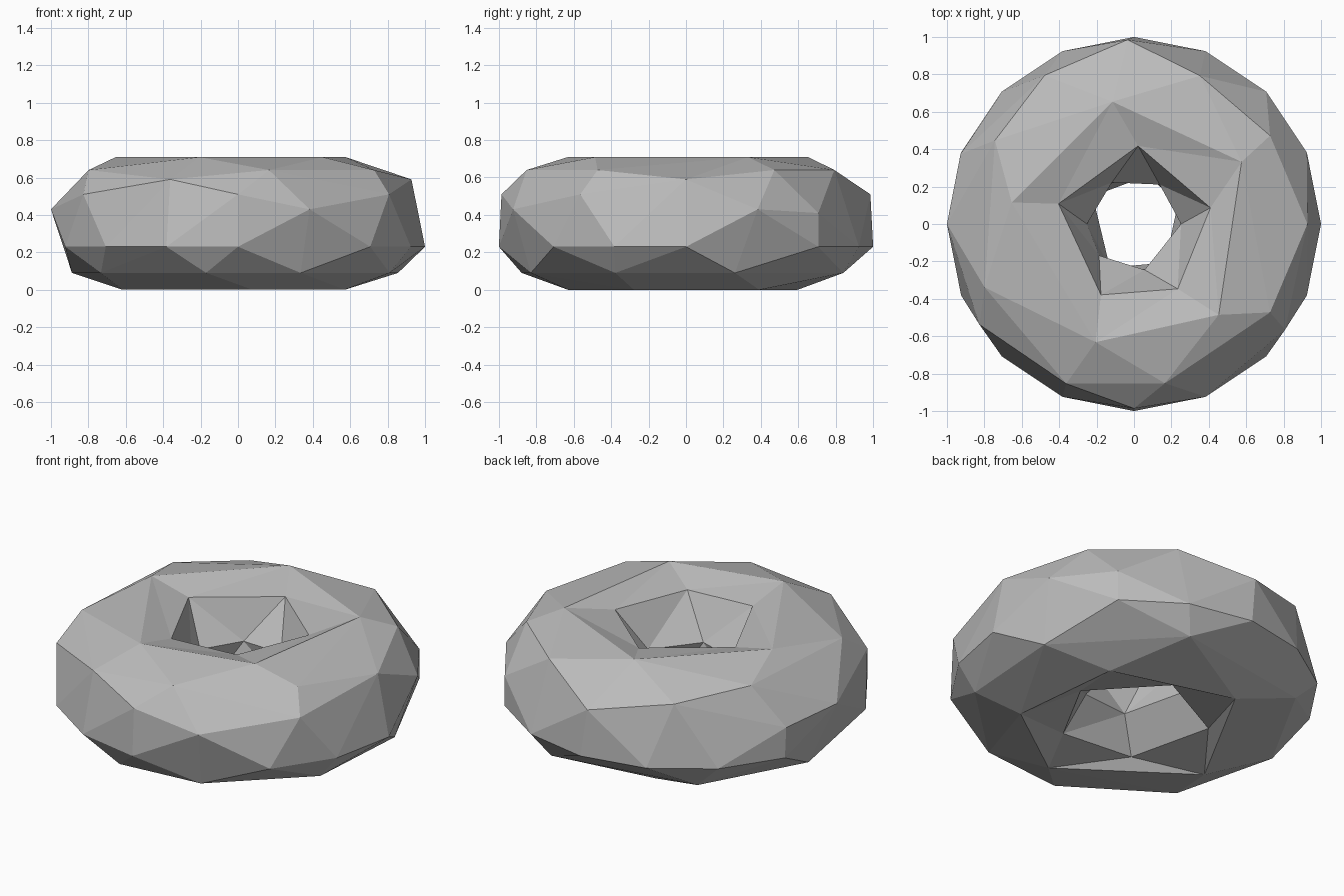
import bpy
import bmesh
from math import sin, cos, radians, sqrt

cube = bpy.data.objects.get("Cube")
if cube:
    bpy.data.objects.remove(cube, do_unlink=True)

RING_RADIUS, TUBE_RADIUS, HALF_HEIGHT = 0.635, 0.39, 0.355

bm = bmesh.new()


def torus_point(angle, z, side):
    """Place a vertex on the tube at a height, on its outer (1) or inner (-1) side."""
    across = sqrt(max(0, 1 - ((z - HALF_HEIGHT) / HALF_HEIGHT) ** 2))
    r = min(1, RING_RADIUS + side * TUBE_RADIUS * across)
    a = radians(angle)
    return bm.verts.new((r * cos(a), r * sin(a), z))


def ring(angles, z, side):
    return [(a, torus_point(a, z, side)) for a in angles]


def zip_rings(first, second):
    """Join two rings of different counts with a band of triangles."""
    a, b = [[*r, (r[0][0] + 360, r[0][1])] for r in (first, second)]
    i = j = 0
    while i < len(first) or j < len(second):
        step_a = j == len(second) or (
            i < len(first) and a[i][0] + a[i + 1][0] < b[j][0] + b[j + 1][0])
        if step_a:
            bm.faces.new((a[i][1], a[i + 1][1], b[j][1]))
            i += 1
        else:
            bm.faces.new((a[i][1], b[j + 1][1], b[j][1]))
            j += 1


# Rims around the top and bottom of the hole
top_rim = ring((30, 100, 170, 252, 313), 0.709, 1)
bottom_rim = ring((38, 110, 193, 277, 334), 0, 1)

# Outer belt: sixteen points, a few of them raised
raised = (1, 8, 13)
outer = [torus_point(i * 22.5, 0.43 if i in raised else 0.23, 1) for i in range(16)]

# Irregular shoulders above and below the belt, grouped by height
shoulders = {
    0.09: (17, 70, 129, 173, 215, 259, 292, 335),
    0.41: (45, 158),
    0.51: (92, 213, 270, 325),
    0.59: (0, 121, 247),
    0.64: (33, 66, 149, 203, 281, 327),
}
for height, angles in shoulders.items():
    outer += [v for _, v in ring(angles, height, 1)]

# Outer shell as a hull, opened at both rims
rims = [{v for _, v in top_rim}, {v for _, v in bottom_rim}]
hull = bmesh.ops.convex_hull(bm, input=outer + [v for rim in rims for v in rim])
loose = {v for key in ("geom_interior", "geom_unused") for v in hull[key]
         if isinstance(v, bmesh.types.BMVert)}
caps = [f for f in bm.faces if any(set(f.verts) <= rim for rim in rims)]
bmesh.ops.delete(bm, geom=caps, context="FACES")
bmesh.ops.delete(bm, geom=list(loose), context="VERTS")

# Faceted wall of the hole, from top to bottom
wall = [
    top_rim,
    ring((12, 87, 165, 245, 304), 0.65, -1),
    ring((0, 57, 118, 180, 222, 283), 0.42, -1),
    ring((27, 75, 146, 241, 309), 0.24, -1),
    ring((6, 80, 155, 232, 297), 0.06, -1),
    bottom_rim,
]
for upper, lower in zip(wall, wall[1:]):
    zip_rings(upper, lower)

bmesh.ops.recalc_face_normals(bm, faces=bm.faces[:])

# Plain grey material
grey = bpy.data.materials.new("plain_grey")
grey.use_nodes = True
grey.diffuse_color = (0.5, 0.5, 0.5, 1)
grey.node_tree.nodes["Principled BSDF"].inputs["Base Color"].default_value = grey.diffuse_color

mesh = bpy.data.meshes.new("faceted_ring")
bm.to_mesh(mesh)
bm.free()
mesh.materials.append(grey)
bpy.context.collection.objects.link(bpy.data.objects.new("faceted_ring", mesh))
